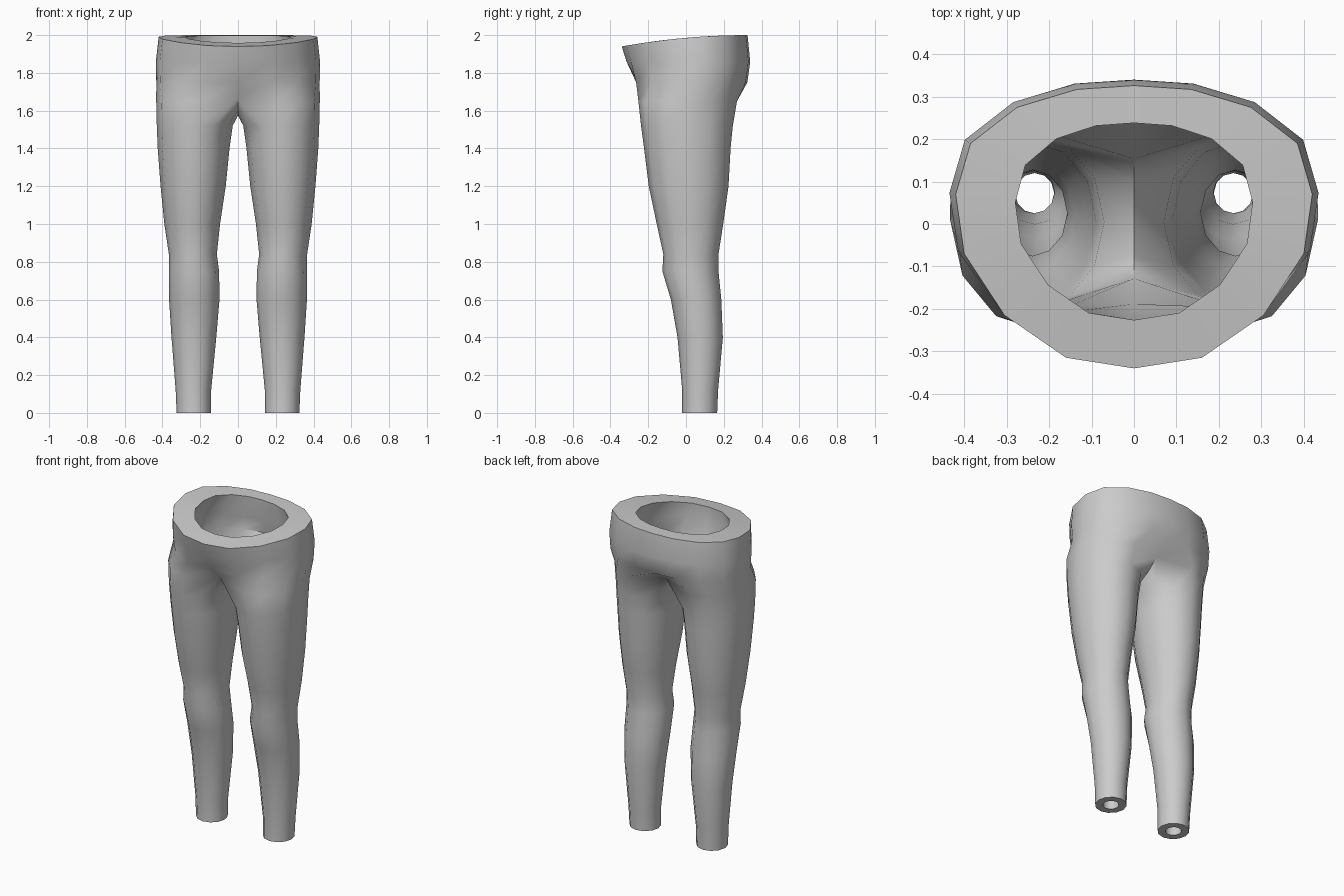
import bpy
import bmesh
import math
from mathutils import Vector

if "Cube" in bpy.data.objects:
    bpy.data.objects.remove(bpy.data.objects["Cube"])

# Leg levels: z, inner x, outer x, front y, back y
LEG = [
    (0.00, 0.143, 0.325, -0.020, 0.165),
    (0.12, 0.142, 0.330, -0.020, 0.170),
    (0.40, 0.115, 0.352, -0.045, 0.195),
    (0.60, 0.098, 0.365, -0.080, 0.187),
    (0.75, 0.100, 0.366, -0.125, 0.172),
    (0.84, 0.112, 0.366, -0.120, 0.172),
    (1.00, 0.095, 0.390, -0.155, 0.197),
    (1.20, 0.065, 0.410, -0.197, 0.225),
    (1.40, 0.045, 0.425, -0.222, 0.236),
    (1.52, 0.028, 0.430, -0.238, 0.248),
]
HIP = (1.65, 0.0, 0.433, -0.252, 0.270)

# Seam points where the leg top meets the centre line: index -> (y, z)
CROTCH = {0: (-0.18, 1.67), 8: (0.20, 1.67), 9: (0.13, 1.61),
          10: (0.01, 1.575), 11: (-0.10, 1.60)}

# Half outline of the waist, front centre to back centre
WAIST = [(0, -0.34), (0.16, -0.315), (0.305, -0.215), (0.40, -0.07),
         (0.42, 0.07), (0.385, 0.19), (0.275, 0.275), (0.135, 0.317), (0, 0.326)]

# Pelvis levels: z, width scale, front y, back y
PELVIS = [(1.75, 1.03, -0.285, 0.325), (1.86, 1.035, -0.315, 0.34)]


def leg_ring(level):
    z, x0, x1, y0, y1 = level
    ring = []
    for i in range(12):
        a = math.radians(-120 + 30 * i)
        ring.append(Vector(((x0 + x1) / 2 + (x1 - x0) / 2 * math.cos(a),
                            (y0 + y1) / 2 + (y1 - y0) / 2 * math.sin(a), z)))
    return ring


def rim_height(y):
    return 2.0 - 0.06 * ((0.326 - y) / 0.666) ** 2


def half_rings():
    rings = [leg_ring(level) for level in LEG]
    hip = leg_ring(HIP)
    for i, (y, z) in CROTCH.items():
        hip[i] = Vector((0, y, z))
    rings.append(hip)
    for z, sx, yf, yb in PELVIS:
        ring = [Vector((x * sx, y * (yf / -0.34 if y < 0 else yb / 0.326), z))
                for x, y in WAIST]
        rings.append(ring)
    rings[len(LEG) + 1][0].y += 0.03      # soft hollow above the crotch
    rings.append([Vector((x, y, rim_height(y))) for x, y in WAIST])
    return rings


def thickness(z):
    if z < 1.6:
        return 0.045
    return 0.045 + 0.05 * (z - 1.6) / 0.26


bm = bmesh.new()

# Outer surface, right half and mirrored left half
for side in (1, -1):
    previous = None
    for ring in half_rings():
        verts = [bm.verts.new((p.x * side, p.y, p.z)) for p in ring]
        if previous:
            closed = len(verts) == 12
            for i in range(12 if closed else 8):
                j = (i + 1) % 12
                quad = [previous[i], previous[j], verts[j], verts[i]]
                bm.faces.new(quad if side == 1 else quad[::-1])
        previous = verts
bmesh.ops.remove_doubles(bm, verts=bm.verts[:], dist=0.0005)
bm.normal_update()

# Inner lining, offset inwards and flipped
outer_faces = bm.faces[:]
edges = [e for e in bm.edges if e.is_boundary]
border = [(e.verts[0], e.verts[1], e.link_faces[0]) for e in edges]
lining = {}
for v in bm.verts[:]:
    co = v.co - v.normal * thickness(v.co.z)
    if v.co.z < 0.001:
        co.z = 0
    elif v.is_boundary:
        co = Vector((v.co.x * 0.665, v.co.y * (0.665 if v.co.y < 0 else 0.73), 0))
        co.z = rim_height(co.y)
    lining[v] = co
lining = {v: bm.verts.new(co) for v, co in lining.items()}
for f in outer_faces:
    bm.faces.new([lining[v] for v in reversed(f.verts)])

# Flat waist rim and ankle cuffs joining both surfaces
for a, b, f in border:
    order = list(f.verts)
    if order[(order.index(a) + 1) % len(order)] != b:
        a, b = b, a
    bm.faces.new([b, a, lining[a], lining[b]])

mesh = bpy.data.meshes.new("trousers")
bm.to_mesh(mesh)
bm.free()
trousers = bpy.data.objects.new("trousers", mesh)
bpy.context.collection.objects.link(trousers)

# Plain grey cloth
cloth = bpy.data.materials.new("grey cloth")
cloth.diffuse_color = (0.6, 0.6, 0.6, 1)
cloth.use_nodes = True
cloth.node_tree.nodes["Principled BSDF"].inputs["Base Color"].default_value = cloth.diffuse_color
mesh.materials.append(cloth)

bpy.context.view_layer.objects.active = trousers
trousers.select_set(True)
bpy.ops.object.shade_smooth_by_angle(angle=math.radians(50))
